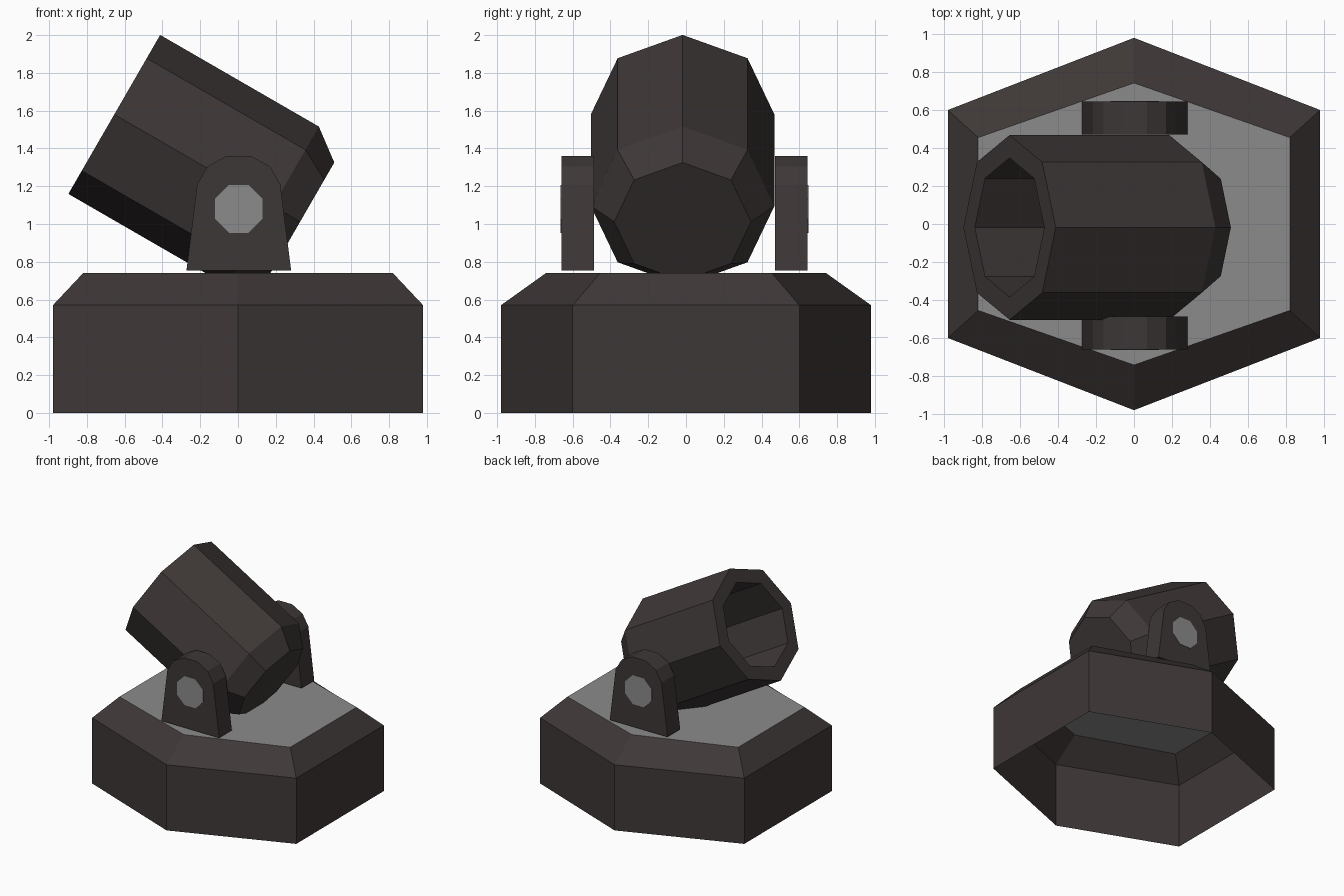
import bpy, bmesh, math
from mathutils import Vector

if "Cube" in bpy.data.objects:
    bpy.data.objects.remove(bpy.data.objects["Cube"])


def material(name, rgb):
    m = bpy.data.materials.new(name)
    m.diffuse_color = (*rgb, 1)
    m.use_nodes = True
    m.node_tree.nodes["Principled BSDF"].inputs["Base Color"].default_value = m.diffuse_color
    return m


IRON = material("dark iron", (0.048, 0.039, 0.038))
GREY = material("grey metal", (0.26, 0.26, 0.26))


def loft(name, rings, mats, cap_start=True, cap_end=True, end_mat=0):
    """Skin a list of equal-length point rings, with optional end caps."""
    bm = bmesh.new()
    vr = [[bm.verts.new(p) for p in ring] for ring in rings]
    n = len(vr[0])
    for a, b in zip(vr, vr[1:]):
        for i in range(n):
            j = (i + 1) % n
            bm.faces.new((a[i], a[j], b[j], b[i]))
    if cap_start:
        bm.faces.new(vr[0][::-1])
    if cap_end:
        bm.faces.new(vr[-1]).material_index = end_mat
    bmesh.ops.recalc_face_normals(bm, faces=bm.faces)
    me = bpy.data.meshes.new(name)
    bm.to_mesh(me)
    bm.free()
    for m in mats:
        me.materials.append(m)
    ob = bpy.data.objects.new(name, me)
    bpy.context.collection.objects.link(ob)
    return ob


# Hexagonal base: open underneath, sloped shoulder, grey deck
def hexagon(x, y_tip, y_side, z):
    return [(0, -y_tip, z), (x, -y_side, z), (x, y_side, z),
            (0, y_tip, z), (-x, y_side, z), (-x, -y_side, z)]


loft("base", [hexagon(0.98, 0.98, 0.6, 0), hexagon(0.98, 0.98, 0.6, 0.57),
              hexagon(0.82, 0.742, 0.455, 0.74)],
     [IRON, GREY], cap_start=False, end_mat=1)

# Octagonal barrel tilted 30 degrees, muzzle towards -x, with hollow bore
muzzle = Vector((-0.655, -0.018, 1.58))
back = Vector((math.cos(math.radians(30)), 0, -0.5))
up = Vector((0.5, 0, math.cos(math.radians(30))))
side = Vector((0, 1, 0))


def octagon(dist, r):
    return [muzzle + back * dist
            + up * r * math.cos(k * math.pi / 4)
            + side * r * math.sin(k * math.pi / 4) for k in range(8)]


loft("barrel", [octagon(0.75, 0.366), octagon(0, 0.366), octagon(0, 0.486),
                octagon(0.97, 0.486), octagon(1.136, 0.362)], [IRON])

# Rounded side brackets with grey octagonal pivot plates outside
half = [(0.277, 0.755), (0.22, 1.21), (0.165, 1.305), (0.065, 1.36)]
outline = half + [(-x, z) for x, z in reversed(half)]
pivot = [(0.137 * math.cos((k + 0.5) * math.pi / 4),
          1.08 + 0.137 * math.sin((k + 0.5) * math.pi / 4)) for k in range(8)]


def plate(name, profile, y0, y1, mat):
    loft(name, [[(x + 0.004, y, z) for x, z in profile] for y in (y0, y1)], [mat])


for label, s in (("front", -1), ("back", 1)):
    inner, outer = s * 0.478 - 0.008, s * 0.652 - 0.008
    plate(label + "_bracket", outline, inner, outer, IRON)
    plate(label + "_pivot", pivot, outer - s * 0.002, outer + s * 0.004, GREY)
